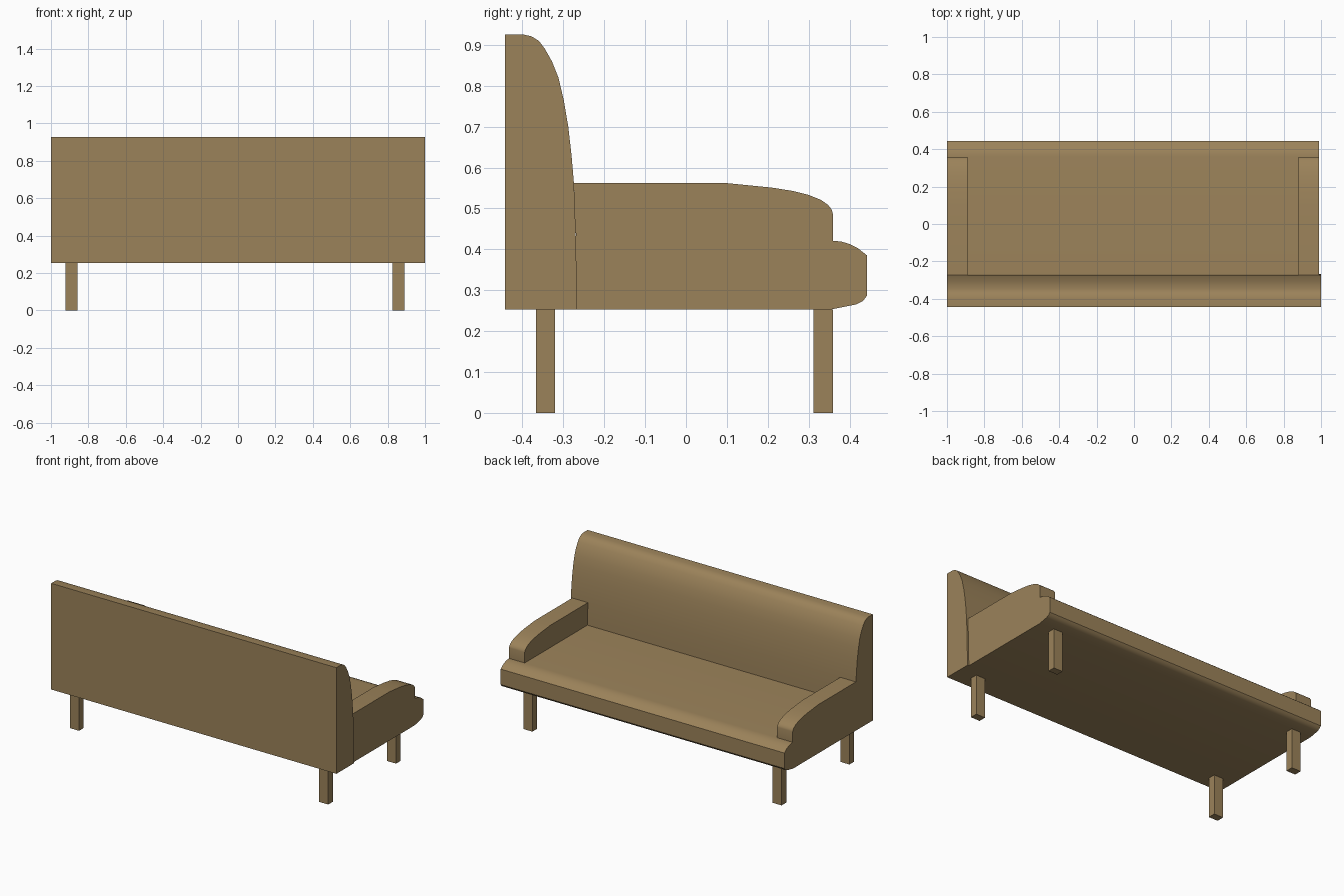
import bpy, bmesh, math

if "Cube" in bpy.data.objects:
    bpy.data.objects.remove(bpy.data.objects["Cube"])

# One upholstery colour for the whole sofa
brown = bpy.data.materials.new("warm_brown")
brown.diffuse_color = (0.33, 0.225, 0.102, 1)
brown.use_nodes = True
brown.node_tree.nodes["Principled BSDF"].inputs["Base Color"].default_value = brown.diffuse_color


def extrude_profile(name, profile, x0, x1):
    """Extrude a (y, z) outline from x0 to x1 and smooth its curved faces."""
    bm = bmesh.new()
    face = bm.faces.new([bm.verts.new((x0, y, z)) for y, z in profile])
    geom = bmesh.ops.extrude_face_region(bm, geom=[face])["geom"]
    moved = [g for g in geom if isinstance(g, bmesh.types.BMVert)]
    bmesh.ops.translate(bm, verts=moved, vec=(x1 - x0, 0, 0))
    bmesh.ops.recalc_face_normals(bm, faces=bm.faces[:])
    mesh = bpy.data.meshes.new(name)
    bm.to_mesh(mesh)
    bm.free()
    mesh.materials.append(brown)
    obj = bpy.data.objects.new(name, mesh)
    bpy.context.collection.objects.link(obj)
    bpy.ops.object.select_all(action='DESELECT')
    obj.select_set(True)
    bpy.context.view_layer.objects.active = obj
    bpy.ops.object.shade_smooth_by_angle(angle=math.radians(32))
    return obj


BASE, SEAT = 0.253, 0.421

# Backrest: flat rear, curved front rolling over to the top
extrude_profile("backrest", [
    (-0.443, BASE), (-0.266, BASE), (-0.268, 0.35), (-0.270, 0.45), (-0.274, 0.56),
    (-0.280, 0.63), (-0.288, 0.70), (-0.299, 0.765), (-0.312, 0.82), (-0.328, 0.86),
    (-0.345, 0.89), (-0.360, 0.91), (-0.378, 0.921), (-0.40, 0.926), (-0.443, 0.926)],
    -1, 1)

# Seat: slab with a rounded overhanging lip
extrude_profile("seat", [
    (-0.268, BASE), (0.355, BASE), (0.39, 0.260), (0.415, 0.265), (0.433, 0.274),
    (0.443, 0.287), (0.443, 0.385), (0.42, 0.403), (0.40, 0.413), (0.38, 0.419),
    (0.359, SEAT), (-0.269, SEAT)], -1, 0.99)

# Armrests: flat at the rear, sloping and rounded toward the lip
arm = [(-0.269, SEAT), (0.359, SEAT), (0.359, 0.488), (0.356, 0.498), (0.347, 0.509),
       (0.33, 0.521), (0.30, 0.533), (0.26, 0.543), (0.21, 0.551), (0.15, 0.557),
       (0.10, 0.562), (-0.274, 0.562)]
for side, x in (("left", -1), ("right", 0.88)):
    extrude_profile(side + "_armrest", arm, x, x + 0.11)

# Four square legs
for side, x in (("left", -0.922), ("right", 0.826)):
    for end, y in (("rear", -0.367), ("front", 0.312)):
        extrude_profile(f"{end}_{side}_leg",
                        [(y, 0), (y + 0.047, 0), (y + 0.047, BASE), (y, BASE)], x, x + 0.064)
